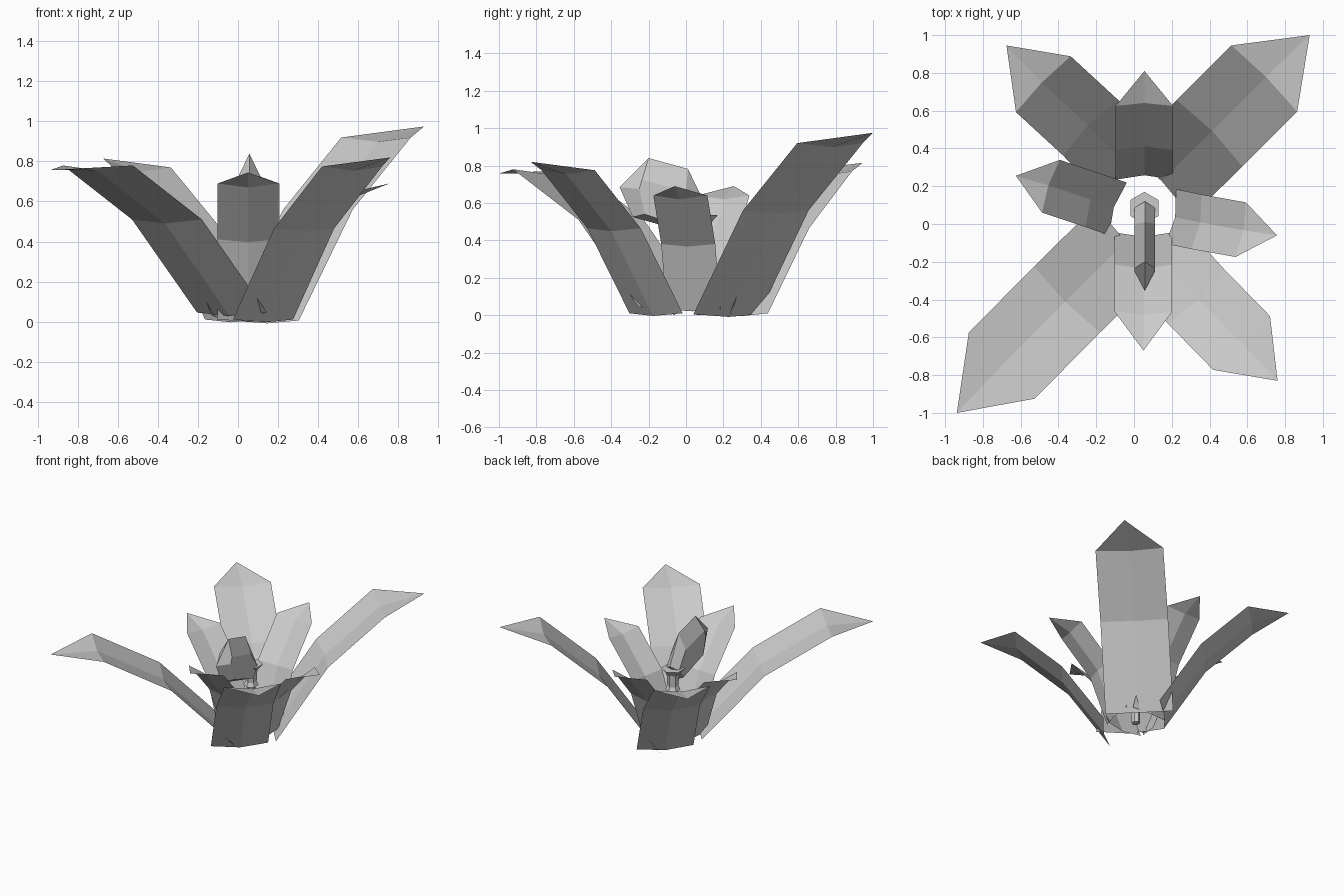
import bpy, math
from mathutils import Vector

if "Cube" in bpy.data.objects:
    bpy.data.objects.remove(bpy.data.objects["Cube"])


def make(name, verts, faces):
    me = bpy.data.meshes.new(name)
    me.from_pydata([tuple(v) for v in verts], [], faces)
    me.update()
    ob = bpy.data.objects.new(name, me)
    bpy.context.collection.objects.link(ob)
    return ob


def leaf(name, half, spine):
    """Creased strip: base, bend, shoulder rows and a pointed tip."""
    pts = [Vector(p) for p in spine]
    out = pts[2] - pts[0]
    side = Vector((-out.y, out.x, 0)).normalized()
    verts = []
    for i, p in enumerate(pts[:3]):
        tangent = (pts[i + 1] - pts[max(i - 1, 0)]).normalized()
        normal = side.cross(tangent)              # points to the underside
        if normal.z > 0:
            normal = -normal
        verts += [p + side * half, p + normal * 0.025, p - side * half]
    verts.append(pts[3])
    faces = []
    for r in (0, 3):
        for c in (0, 1):
            a = r + c
            faces.append((a, a + 3, a + 4, a + 1))
    faces += [(6, 9, 7), (7, 9, 8)]
    make(name, verts, faces)


# Large corner leaves
leaf("leaf_back_right", 0.247, [(.13, .215, .005), (.40, .48, .56), (.69, .77, .92), (.93, 1.0, .975)])
leaf("leaf_front_right", 0.207, [(.125, -.16, .01), (.33, -.385, .465), (.57, -.63, .775), (.76, -.83, .82)])
leaf("leaf_back_left", 0.207, [(-.02, .29, .01), (-.23, .51, .465), (-.48, .74, .77), (-.675, .945, .815)])
leaf("leaf_front_left", 0.247, [(-.03, -.08, .045), (-.355, -.40, .51), (-.70, -.75, .78), (-.938, -1.0, .757)])

# Short leaves between them
leaf("leaf_front", 0.152, [(.05, -.045, .01), (.05, -.215, .41), (.05, -.465, .69), (.05, -.67, .745)])
leaf("leaf_back", 0.152, [(.055, .235, .01), (.055, .39, .41), (.055, .625, .69), (.055, .81, .745)])
leaf("leaf_right", 0.147, [(.195, .04, .03), (.33, .012, .38), (.565, -.03, .64), (.757, -.06, .69)])
leaf("leaf_left", 0.147, [(-.085, .08, .03), (-.21, .123, .38), (-.44, .20, .64), (-.625, .255, .69)])


# Stem with a flared collar, turned from a profile
def lathe(name, cx, cy, profile, n):
    verts = [(cx + r * math.sin(2 * math.pi * k / n), cy + r * math.cos(2 * math.pi * k / n), z)
             for r, z in profile for k in range(n)]
    faces = [(j * n + k, j * n + (k + 1) % n, (j + 1) * n + (k + 1) % n, (j + 1) * n + k)
             for j in range(len(profile) - 1) for k in range(n)]
    faces += [tuple(reversed(range(n))), tuple(range(len(verts) - n, len(verts)))]
    make(name, verts, faces)


lathe("stem", .055, .085, [(.03, .0), (.03, .38)], 6)
lathe("collar", .055, .085, [(.055, .37), (.04, .40), (.045, .49), (.085, .535)], 6)

# Flattened bud: a rim outline with a raised facet on either side
rim = [(-.355, .685), (-.20, .84), (.01, .782), (.12, .56), (.05, .43), (-.285, .525)]
face = [(-.25, .675), (-.235, .725), (.0, .66), (.085, .53), (.03, .455), (-.22, .54)]
cx, t = .057, .055
verts = [(cx, y, z) for y, z in rim]
verts += [(cx + t, y, z) for y, z in face] + [(cx - t, y, z) for y, z in face]
faces = [(6, 11, 10, 9, 8, 7), (12, 13, 14, 15, 16, 17)]
for k in range(6):
    m = (k + 1) % 6
    faces += [(k, m, 6 + m, 6 + k), (m, k, 12 + k, 12 + m)]
make("bud", verts, faces)
